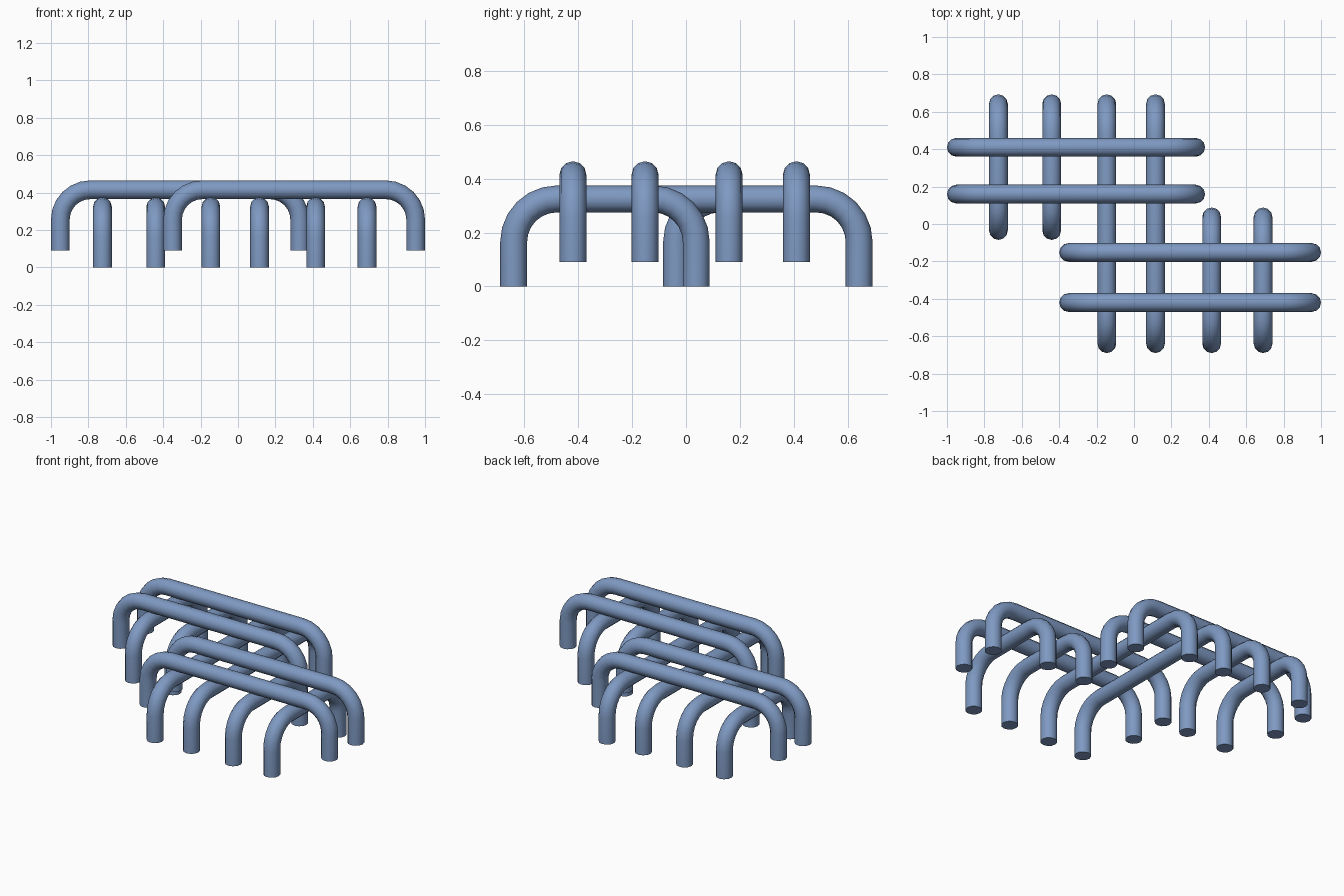
import bpy, bmesh, math
from mathutils import Vector

if "Cube" in bpy.data.objects:
    bpy.data.objects.remove(bpy.data.objects["Cube"])

R = 0.05        # tube radius
BEND = 0.16     # centreline bend radius
SIDES = 12
STEPS = 6       # segments per bend

steel = bpy.data.materials.new("steel blue")
steel.diffuse_color = (0.21, 0.32, 0.54, 1)
steel.use_nodes = True
steel.node_tree.nodes["Principled BSDF"].inputs["Base Color"].default_value = steel.diffuse_color


def hoop(name, axis, fixed, lo, hi, base, top):
    """Staple-shaped tube: outer extent lo..hi along axis, from base up to top."""
    along = Vector((1, 0, 0)) if axis == "x" else Vector((0, 1, 0))
    side = Vector((0, 1, 0)) if axis == "x" else Vector((1, 0, 0))
    up = Vector((0, 0, 1))
    a, b, zc = lo + R, hi - R, top - R

    # path as (position, height, angle of outward direction)
    path = [(a, base, math.pi)]
    for cx, start in ((a + BEND, math.pi), (b - BEND, math.pi / 2)):
        for i in range(STEPS + 1):
            t = start - math.pi / 2 * i / STEPS
            path.append((cx + BEND * math.cos(t), zc - BEND + BEND * math.sin(t), t))
    path.append((b, base, 0))

    bm = bmesh.new()
    rings = []
    for u, z, t in path:
        out = along * math.cos(t) + up * math.sin(t)
        centre = along * u + up * z + side * fixed
        rings.append([bm.verts.new(centre + R * (out * math.cos(k) + side * math.sin(k)))
                      for k in (2 * math.pi * j / SIDES for j in range(SIDES))])
    for r0, r1 in zip(rings, rings[1:]):
        for j in range(SIDES):
            k = (j + 1) % SIDES
            bm.faces.new((r0[j], r0[k], r1[k], r1[j]))
    bm.faces.new(rings[0])
    bm.faces.new(rings[-1])
    bmesh.ops.recalc_face_normals(bm, faces=bm.faces)

    mesh = bpy.data.meshes.new(name)
    bm.to_mesh(mesh)
    bm.free()
    mesh.materials.append(steel)
    obj = bpy.data.objects.new(name, mesh)
    bpy.context.collection.objects.link(obj)
    bpy.ops.object.select_all(action="DESELECT")
    obj.select_set(True)
    bpy.context.view_layer.objects.active = obj
    bpy.ops.object.shade_smooth_by_angle(angle=math.radians(40))


# lower hoops running front to back
for i, (x, lo, hi) in enumerate([(-0.725, -0.085, 0.693), (-0.44, -0.085, 0.693),
                                 (-0.145, -0.69, 0.693), (0.115, -0.69, 0.693),
                                 (0.415, -0.69, 0.088), (0.69, -0.69, 0.088)]):
    hoop(f"lower_hoop_{i + 1}", "y", x, lo, hi, 0.0, 0.375)

# upper hoops running left to right, resting on the lower ones
for i, (y, lo, hi) in enumerate([(0.41, -1.0, 0.38), (0.16, -1.0, 0.38),
                                 (-0.152, -0.40, 1.0), (-0.42, -0.40, 1.0)]):
    hoop(f"upper_hoop_{i + 1}", "x", y, lo, hi, 0.09, 0.465)
